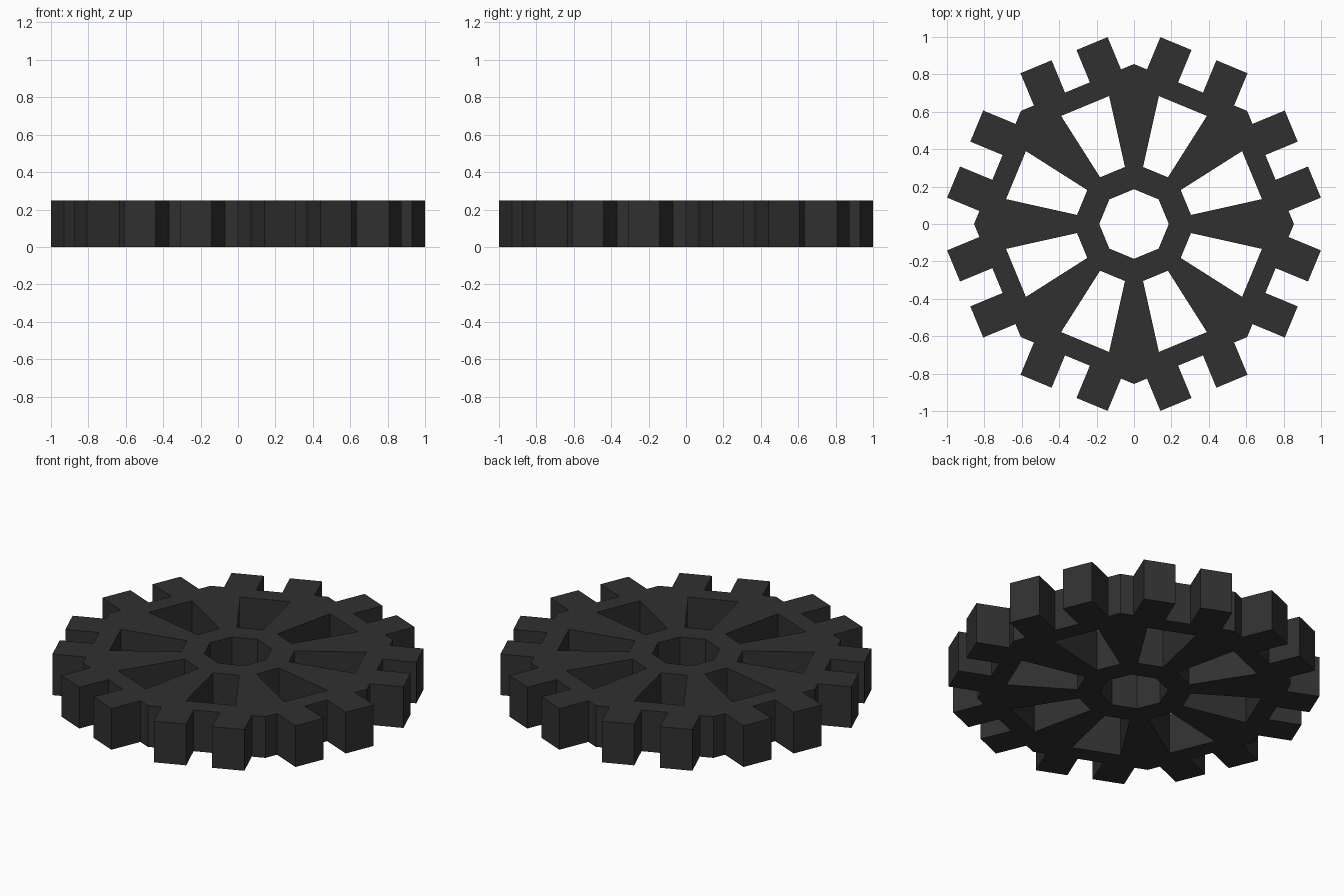
import bpy, bmesh
from math import cos, sin, tan, radians
from mathutils import Vector

if "Cube" in bpy.data.objects:
    bpy.data.objects.remove(bpy.data.objects["Cube"])

SIDES = 8
HEIGHT = 0.247
HALF = tan(radians(180 / SIDES))
BORE, RIM, TIP = 0.172, 0.79, 0.977      # distances from the axis to flat sides
TOOTH_IN, TOOTH_OUT = 0.072, 0.252       # tooth edges along each flat side

# Profile points of one sector: (distance outward, offset sideways)
bore = (BORE, BORE * HALF)
corner = (RIM, RIM * HALF)
slot_in = (0.30, 0.072)
slot_out = (0.683, 0.139)
t_in, t_out = (RIM, TOOTH_IN), (RIM, TOOTH_OUT)
tip_in, tip_out = (TIP, TOOTH_IN), (TIP, TOOTH_OUT)


def m(p):
    """Mirror a profile point across the sector's centre line."""
    return (p[0], -p[1])


# Hub and rim bridge the sector; spoke half and tooth are mirrored
half_faces = [[bore, corner, slot_out, slot_in], [t_in, tip_in, tip_out, t_out]]
faces = [[m(bore), slot_in and m(slot_in), slot_in, bore],
         [m(slot_out), m(corner), m(t_out), m(t_in), t_in, t_out, corner, slot_out]]
faces += half_faces + [[m(p) for p in reversed(f)] for f in half_faces]

bm = bmesh.new()
for k in range(SIDES):
    a = radians((k + 0.5) * 360 / SIDES)
    out, side = Vector((cos(a), sin(a), 0)), Vector((-sin(a), cos(a), 0))
    for f in faces:
        bm.faces.new([bm.verts.new(out * n + side * t) for n, t in f])
bmesh.ops.remove_doubles(bm, verts=bm.verts, dist=0.0005)

# Thicken the flat outline, keeping the bottom
result = bmesh.ops.extrude_face_region(bm, geom=bm.faces[:], use_keep_orig=True)
top = [v for v in result["geom"] if isinstance(v, bmesh.types.BMVert)]
bmesh.ops.translate(bm, verts=top, vec=(0, 0, HEIGHT))
bmesh.ops.recalc_face_normals(bm, faces=bm.faces)

mesh = bpy.data.meshes.new("cog_wheel")
bm.to_mesh(mesh)
bm.free()
wheel = bpy.data.objects.new("cog_wheel", mesh)
bpy.context.collection.objects.link(wheel)

# Dark metal
metal = bpy.data.materials.new("dark_metal")
metal.diffuse_color = (0.03, 0.03, 0.03, 1)
metal.use_nodes = True
metal.node_tree.nodes["Principled BSDF"].inputs["Base Color"].default_value = metal.diffuse_color
mesh.materials.append(metal)
